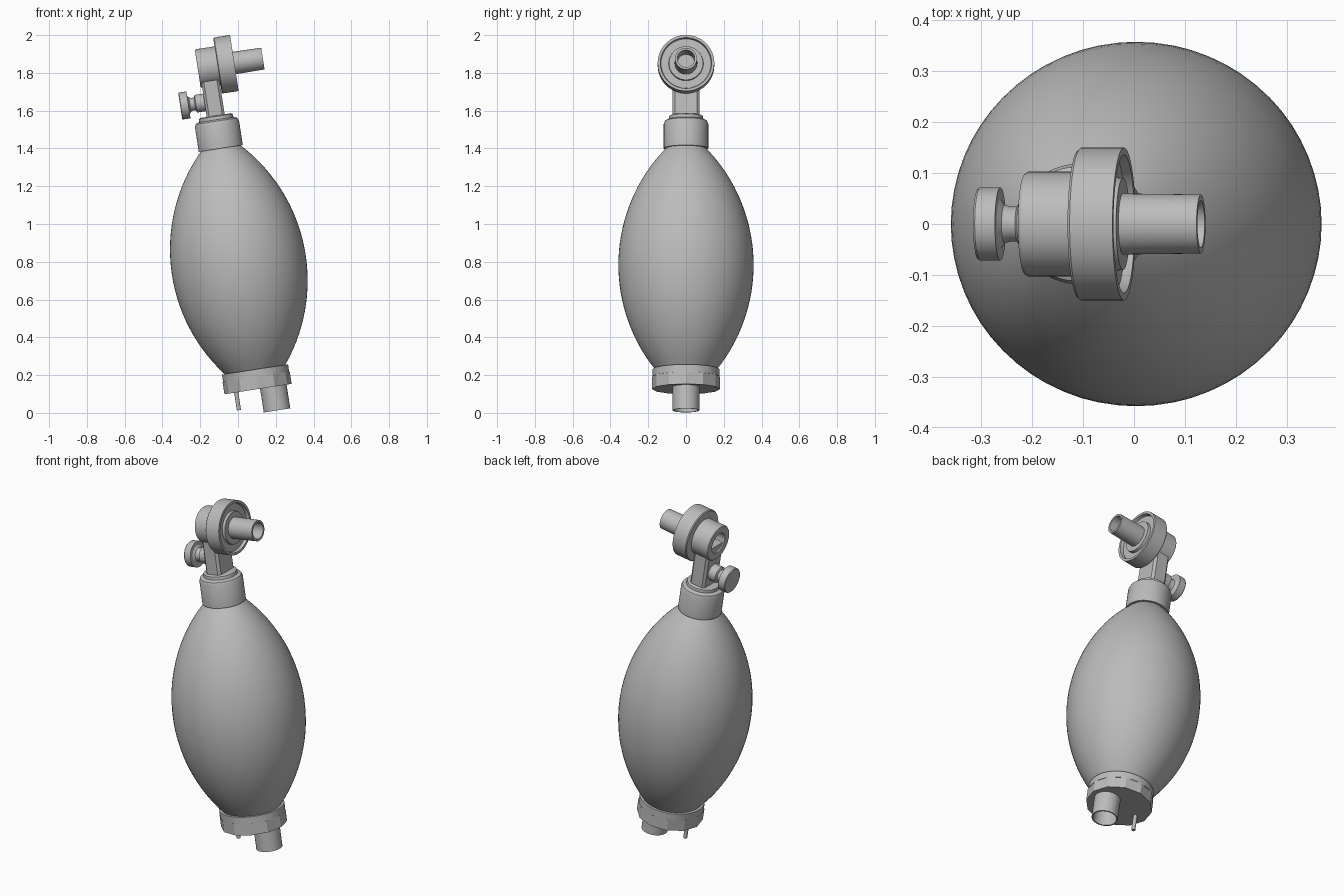
import bpy, bmesh, math
from mathutils import Matrix

if "Cube" in bpy.data.objects:
    bpy.data.objects.remove(bpy.data.objects["Cube"])

grey = bpy.data.materials.new("light_grey")
grey.use_nodes = True
colour = (0.5, 0.5, 0.5, 1)
grey.diffuse_color = colour
grey.node_tree.nodes["Principled BSDF"].inputs["Base Color"].default_value = colour

# The whole device leans: local z is the bag axis, local x the valve axis
LEAN = Matrix.Translation((0.09, 0, 0.23)) @ Matrix.Rotation(math.radians(-8.8), 4, 'Y')
UP = Matrix.Identity(4)
SIDE = Matrix.Rotation(math.radians(90), 4, 'Y')


def finish(name, bm, smooth=True):
    bmesh.ops.remove_doubles(bm, verts=bm.verts, dist=1e-5)
    bmesh.ops.recalc_face_normals(bm, faces=bm.faces)
    mesh = bpy.data.meshes.new(name)
    bm.to_mesh(mesh)
    bm.free()
    mesh.materials.append(grey)
    ob = bpy.data.objects.new(name, mesh)
    bpy.context.collection.objects.link(ob)
    ob.matrix_world = LEAN
    if smooth:
        bpy.ops.object.select_all(action='DESELECT')
        ob.select_set(True)
        bpy.context.view_layer.objects.active = ob
        bpy.ops.object.shade_smooth_by_angle(angle=math.radians(30))
    return ob


def lathe(name, profile, axis=UP, x=0, z=0, sides=48, smooth=True):
    """Revolve (radius, height) points about an axis through (x, 0, z)."""
    bm = bmesh.new()
    verts = [bm.verts.new((r, 0, h)) for r, h in profile]
    edges = [bm.edges.new(pair) for pair in zip(verts, verts[1:])]
    bmesh.ops.spin(bm, geom=verts + edges, cent=(0, 0, 0), axis=(0, 0, 1),
                   angle=math.tau, steps=sides, use_merge=True)
    bm.transform(Matrix.Translation((x, 0, z)) @ axis)
    return finish(name, bm, smooth)


# Squeeze bag: circular-arc profile
ARC, MIDDLE, WIDEST, LENGTH, STEPS = 0.9, 0.56, 0.358, 1.2, 32
bag = [(0, 0)]
for i in range(STEPS + 1):
    h = LENGTH * i / STEPS
    bag.append((WIDEST - ARC + math.sqrt(ARC ** 2 - (h - MIDDLE) ** 2), h))
lathe("squeeze_bag", bag + [(0, LENGTH)], sides=64)

# Bottom cap, its collar, inlet port and pin
lathe("cap_collar", [(0, -0.04), (0.177, -0.04), (0.177, 0), (0, 0)], sides=64)
lathe("faceted_cap", [(0, -0.105), (0.18, -0.105), (0.18, -0.04), (0, -0.04)],
      sides=12, smooth=False)
lathe("inlet_port", [(0, -0.11), (0.064, -0.11), (0.064, -0.232),
                     (0.071, -0.232), (0.071, -0.1)], x=0.082)
lathe("inlet_pin", [(0, -0.2), (0.011, -0.2), (0.011, -0.1)], x=-0.117, sides=16)

# Neck with stepped shoulder
lathe("bag_neck", [(0, 1.184), (0.118, 1.184), (0.118, 1.315), (0.112, 1.33),
                   (0.098, 1.338), (0.092, 1.338), (0.09, 1.355),
                   (0.082, 1.36), (0, 1.36)])

# Valve stem: chamfered rectangular post
bm = bmesh.new()
hx, hy, c = 0.048, 0.071, 0.013
corner = [(hx, hy - c), (hx - c, hy)]
outline = corner + [(-a, b) for a, b in reversed(corner)]
outline += [(-a, -b) for a, b in outline]
base = bm.faces.new([bm.verts.new((a, b, 1.35)) for a, b in outline])
top = bmesh.ops.extrude_face_region(bm, geom=[base])["geom"]
bmesh.ops.translate(bm, vec=(0, 0, 0.25),
                    verts=[v for v in top if isinstance(v, bmesh.types.BMVert)])
finish("valve_stem", bm, False)

# Valve head: open barrel, recessed disc, patient spout
HEAD = 1.62
lathe("valve_barrel", [(0, 0.03), (0.06, 0.03), (0.06, -0.056), (0.099, -0.056),
                       (0.103, -0.05), (0.103, 0.06)], SIDE, z=HEAD)
lathe("valve_disc", [(0, 0.05), (0.145, 0.05), (0.15, 0.055), (0.15, 0.14),
                     (0.136, 0.14), (0.132, 0.122), (0.092, 0.122),
                     (0.09, 0.138), (0, 0.138)], SIDE, z=HEAD, sides=64)
lathe("patient_spout", [(0.06, 0.13), (0.058, 0.293), (0.046, 0.293),
                        (0.046, 0.14), (0, 0.14)], SIDE, z=HEAD)

# Relief knob on the stem
lathe("relief_knob", [(0, -0.178), (0.069, -0.178), (0.072, -0.174), (0.072, -0.134),
                      (0.05, -0.134), (0.038, -0.126), (0.034, -0.112),
                      (0.034, -0.1), (0.047, -0.094), (0.047, -0.04)],
      SIDE, z=1.438)
